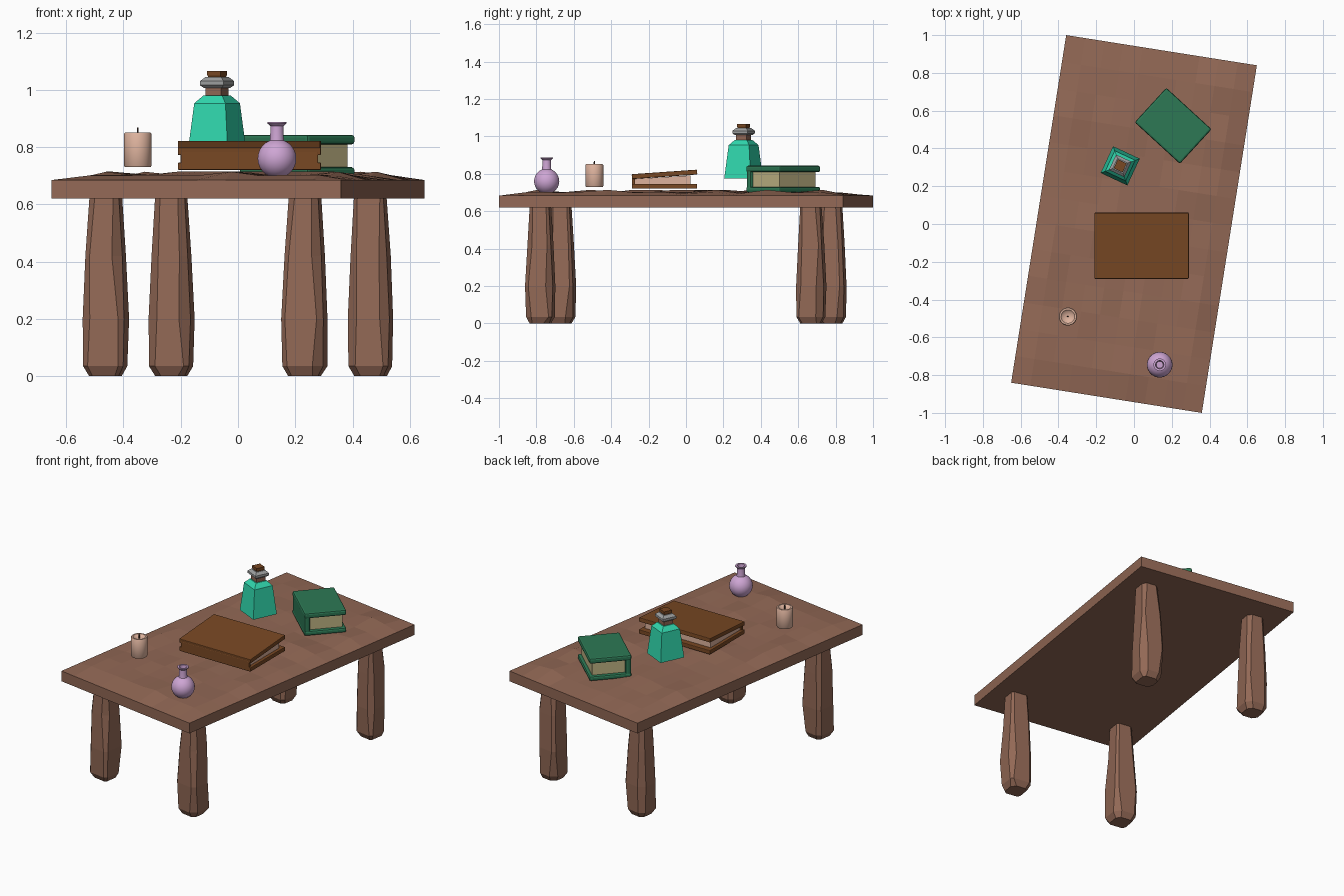
import bpy, bmesh, math, random
from mathutils import Matrix, Vector

if "Cube" in bpy.data.objects:
    bpy.data.objects.remove(bpy.data.objects["Cube"])

random.seed(4)


def mat(name, rgb):
    m = bpy.data.materials.new(name)
    m.diffuse_color = (*rgb, 1)
    m.use_nodes = True
    m.node_tree.nodes["Principled BSDF"].inputs["Base Color"].default_value = m.diffuse_color
    return m


WOOD = mat("wood", (0.29, 0.14, 0.092))
LEATHER = mat("brown_leather", (0.19, 0.065, 0.017))
GREEN = mat("green_cover", (0.026, 0.19, 0.09))
PAPER = mat("old_paper", (0.54, 0.47, 0.24))
WAX = mat("pale_wax", (0.73, 0.45, 0.34))
TEAL = mat("teal_glass", (0.03, 0.68, 0.42))
GREY = mat("grey_metal", (0.34, 0.35, 0.35))
LILAC = mat("lilac_glass", (0.62, 0.38, 0.66))
DARK = mat("dark_wick", (0.06, 0.03, 0.02))


def finish(name, bm, material, loc=(0, 0, 0), rot=(0, 0, 0), smooth=False, bevel=0):
    bmesh.ops.recalc_face_normals(bm, faces=bm.faces)
    me = bpy.data.meshes.new(name)
    bm.to_mesh(me)
    bm.free()
    me.materials.append(material)
    ob = bpy.data.objects.new(name, me)
    ob.location, ob.rotation_euler = loc, rot
    bpy.context.collection.objects.link(ob)
    if bevel:
        b = ob.modifiers.new("bevel", "BEVEL")
        b.width, b.segments = bevel, 2
    if smooth:
        bpy.ops.object.select_all(action="DESELECT")
        ob.select_set(True)
        bpy.context.view_layer.objects.active = ob
        bpy.ops.object.shade_smooth_by_angle(angle=math.radians(40))
    return ob


def box(name, size, loc, rot, material, bevel=0):
    bm = bmesh.new()
    bmesh.ops.create_cube(bm, size=1)
    bmesh.ops.scale(bm, vec=size, verts=bm.verts)
    return finish(name, bm, material, loc, rot, bevel=bevel)


def loft(name, rings, material, **kw):
    """Skin a stack of equal rings and cap both ends."""
    bm = bmesh.new()
    vs = [[bm.verts.new(p) for p in r] for r in rings]
    n = len(vs[0])
    for a, b in zip(vs, vs[1:]):
        for i in range(n):
            j = (i + 1) % n
            bm.faces.new((a[i], a[j], b[j], b[i]))
    bm.faces.new(vs[0])
    bm.faces.new(vs[-1])
    return finish(name, bm, material, **kw)


def turned(name, profile, sides, material, **kw):
    """Revolve (radius, z) points; four sides gives a square, radius = half width."""
    k = math.sqrt(2) if sides == 4 else 1
    rings = [[(r * k * math.cos(math.tau * (i + .5) / sides),
               r * k * math.sin(math.tau * (i + .5) / sides), z)
              for i in range(sides)] for r, z in profile]
    return loft(name, rings, material, **kw)


# Table top: slab with a hewn, uneven upper surface
TURN = math.radians(-9)
W, L, NX, NY = 1.022, 1.863, 10, 13
bm = bmesh.new()
grid = []
for i in range(NX + 1):
    col = []
    for j in range(NY + 1):
        edge = i in (0, NX) or j in (0, NY)
        z = 0.685 if edge else random.choice((0.695, 0.70, 0.703, 0.714))
        col.append(bm.verts.new((W * (i / NX - .5), L * (j / NY - .5), z)))
    grid.append(col)
for i in range(NX):
    for j in range(NY):
        bm.faces.new((grid[i][j], grid[i + 1][j], grid[i + 1][j + 1], grid[i][j + 1]))
rim = [e for e in bm.edges if e.is_boundary]
ext = bmesh.ops.extrude_edge_only(bm, edges=rim)["geom"]
for v in ext:
    if isinstance(v, bmesh.types.BMVert):
        v.co.z = 0.62
bmesh.ops.contextual_create(bm, geom=[e for e in ext if isinstance(e, bmesh.types.BMEdge) and e.is_boundary])
finish("table_top", bm, WOOD, rot=(0, 0, TURN))

# Legs: roughly chamfered, tapering posts
for sx, sy, name in ((-1, -1, "front_left_leg"), (1, -1, "front_right_leg"),
                     (-1, 1, "back_left_leg"), (1, 1, "back_right_leg")):
    rings = []
    for z, h in ((0, .052), (.035, .071), (.2, .074), (.42, .064), (.63, .052)):
        ring = []
        for q in range(4):
            c = h * random.uniform(.2, .5)
            for p in ((h, h - c), (h - c, h)):
                v = Matrix.Rotation(q * math.pi / 2, 2) @ Vector(p)
                ring.append((v.x, v.y, z))
        rings.append(ring)
    at = Matrix.Rotation(TURN, 3, 'Z') @ Vector((.352 * sx, .733 * sy, 0))
    loft(name, rings, WOOD, loc=at, rot=(0, 0, TURN))

# Brown book: covers, spine and a wedge of pages, slightly open at the back
tilt = math.radians(4)
box("brown_book_bottom_cover", (.5, .35, .026), (.04, -.115, .733), (0, 0, 0), LEATHER, .004)
box("brown_book_top_cover", (.5, .35, .026), (.04, -.115, .797), (tilt, 0, 0), LEATHER, .004)
box("brown_book_spine", (.48, .018, .05), (.04, -.281, .761), (0, 0, 0), LEATHER, .004)
bm = bmesh.new()
bmesh.ops.create_cube(bm, size=1)
for v in bm.verts:
    x, y, z = v.co
    v.co = (.04 + x * .46, -.125 + y * .3, .74 if z < 0 else .782 + y * .018)
finish("brown_book_pages", bm, WAX)

# Green book: covers, spine on the front left long side, pages on the others
A = math.radians(-42.5)
R = Matrix.Rotation(A, 3, 'Z')


def green(name, size, off, m, bevel):
    p = R @ Vector(off) + Vector((.207, .52, 0))
    box("green_book_" + name, size, p, (0, 0, A), m, bevel)


green("bottom_cover", (.325, .248, .03), (0, 0, .715), GREEN, .01)
green("top_cover", (.325, .248, .034), (0, 0, .826), GREEN, .01)
green("spine", (.32, .034, .12), (0, -.106, .77), GREEN, .012)
green("pages", (.285, .205, .1), (0, .002, .77), PAPER, 0)

# Square teal bottle with neck, metal collar and cork
B = dict(loc=(-.073, .308, 0), rot=(0, 0, math.radians(-25)))
turned("teal_bottle_body", [(.078, .775), (.06, .953), (.036, .98)], 4, TEAL, **B)
turned("teal_bottle_neck", [(.03, .975), (.03, 1.015)], 4, WOOD, **B)
turned("teal_bottle_collar", [(.035, 1.007), (.045, 1.016), (.045, 1.03), (.03, 1.045)], 4, GREY, **B)
turned("teal_bottle_cork", [(.022, 1.04), (.026, 1.052), (.026, 1.066)], 4, LEATHER, **B)

# Round lilac flask with an open lip
ball = [(.068 * math.sin(t), .76 - .068 * math.cos(t))
        for t in (math.pi * (.12 + .76 * k / 10) for k in range(11))]
turned("lilac_flask", ball + [(.024, .83), (.023, .873), (.033, .882), (.033, .887),
                              (.022, .887), (.018, .84)],
       24, LILAC, loc=(.136, -.745, 0), smooth=True)

# Candle with a hollow top and a wick
turned("candle", [(.045, .73), (.048, .734), (.048, .847), (.045, .851), (.036, .851),
                  (.028, .842), (.006, .838)], 24, WAX, loc=(-.35, -.49, 0), smooth=True)
turned("candle_wick", [(.004, .835), (.004, .86), (.002, .869)], 6, DARK, loc=(-.35, -.49, 0))
